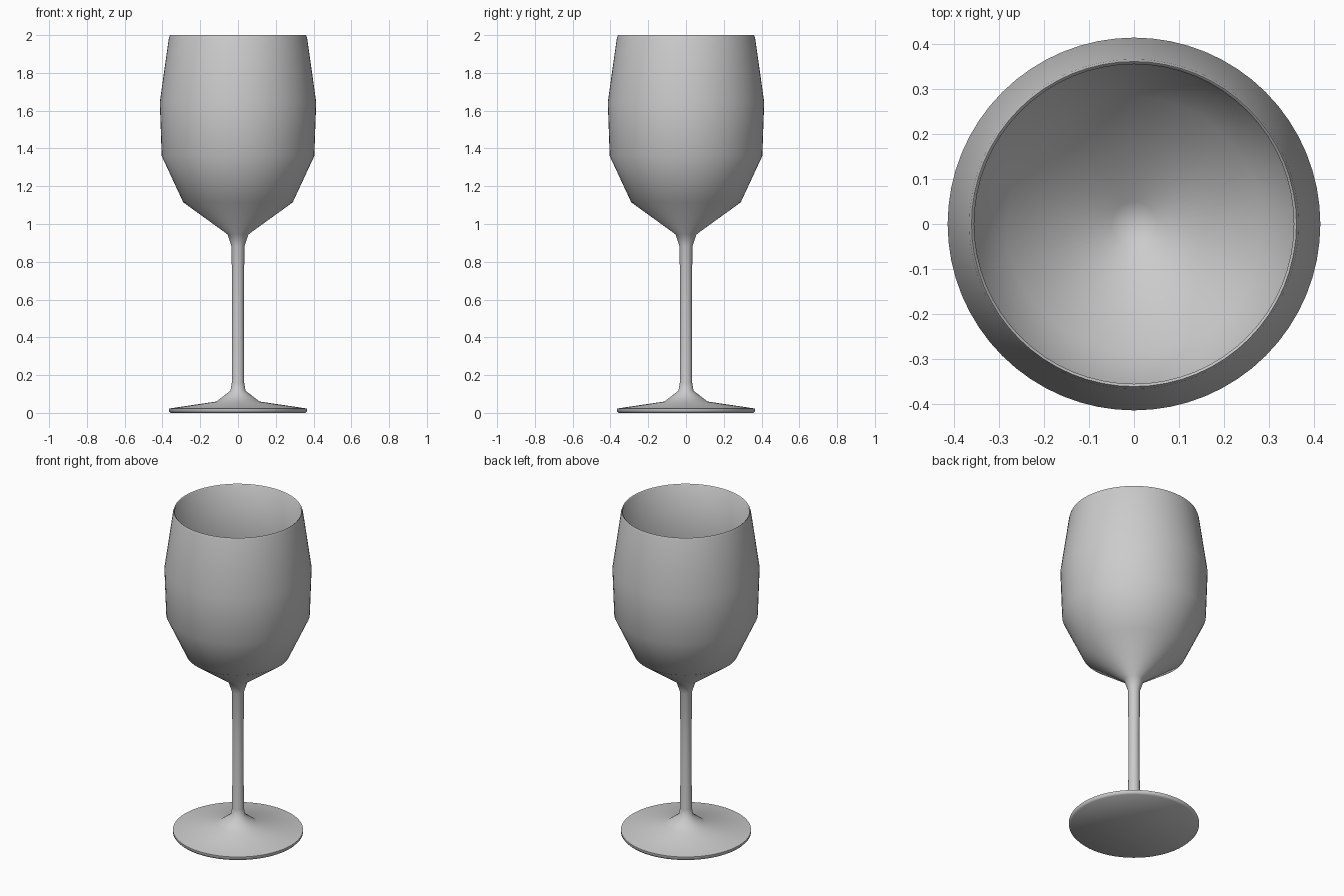
import bpy, bmesh, math

if "Cube" in bpy.data.objects:
    bpy.data.objects.remove(bpy.data.objects["Cube"])

SEGMENTS = 64

# One flat colour for the whole goblet
grey = bpy.data.materials.new("light_grey")
grey.diffuse_color = (0.6, 0.6, 0.6, 1)
grey.use_nodes = True
grey.node_tree.nodes["Principled BSDF"].inputs["Base Color"].default_value = grey.diffuse_color

# Closed half-profile (radius, height): foot, stem, outer bowl, rim, inner bowl
profile = [
    (0, 0), (0.357, 0), (0.366, 0.01), (0.366, 0.023), (0.115, 0.06),
    (0.04, 0.117), (0.033, 0.16), (0.031, 0.57), (0.034, 0.88), (0.055, 0.945),
    (0.29, 1.115), (0.404, 1.36), (0.414, 1.645), (0.366, 1.985),
    (0.361, 2.0), (0.355, 1.995),
    (0.403, 1.645), (0.394, 1.365), (0.282, 1.125), (0.05, 0.958), (0, 0.935),
]

# Spin the profile around the z axis
bm = bmesh.new()
verts = [bm.verts.new((r, 0, z)) for r, z in profile]
edges = [bm.edges.new(pair) for pair in zip(verts, verts[1:])]
bmesh.ops.spin(bm, geom=verts + edges, cent=(0, 0, 0), axis=(0, 0, 1),
               angle=math.tau, steps=SEGMENTS, use_merge=False)
bmesh.ops.remove_doubles(bm, verts=bm.verts, dist=0.0005)
bmesh.ops.recalc_face_normals(bm, faces=bm.faces)

mesh = bpy.data.meshes.new("wine_glass")
bm.to_mesh(mesh)
bm.free()
mesh.materials.append(grey)
glass = bpy.data.objects.new("wine_glass", mesh)
bpy.context.collection.objects.link(glass)

# Smooth shading with crisp foot and rim edges
bpy.context.view_layer.objects.active = glass
glass.select_set(True)
bpy.ops.object.shade_smooth_by_angle(angle=math.radians(60))
